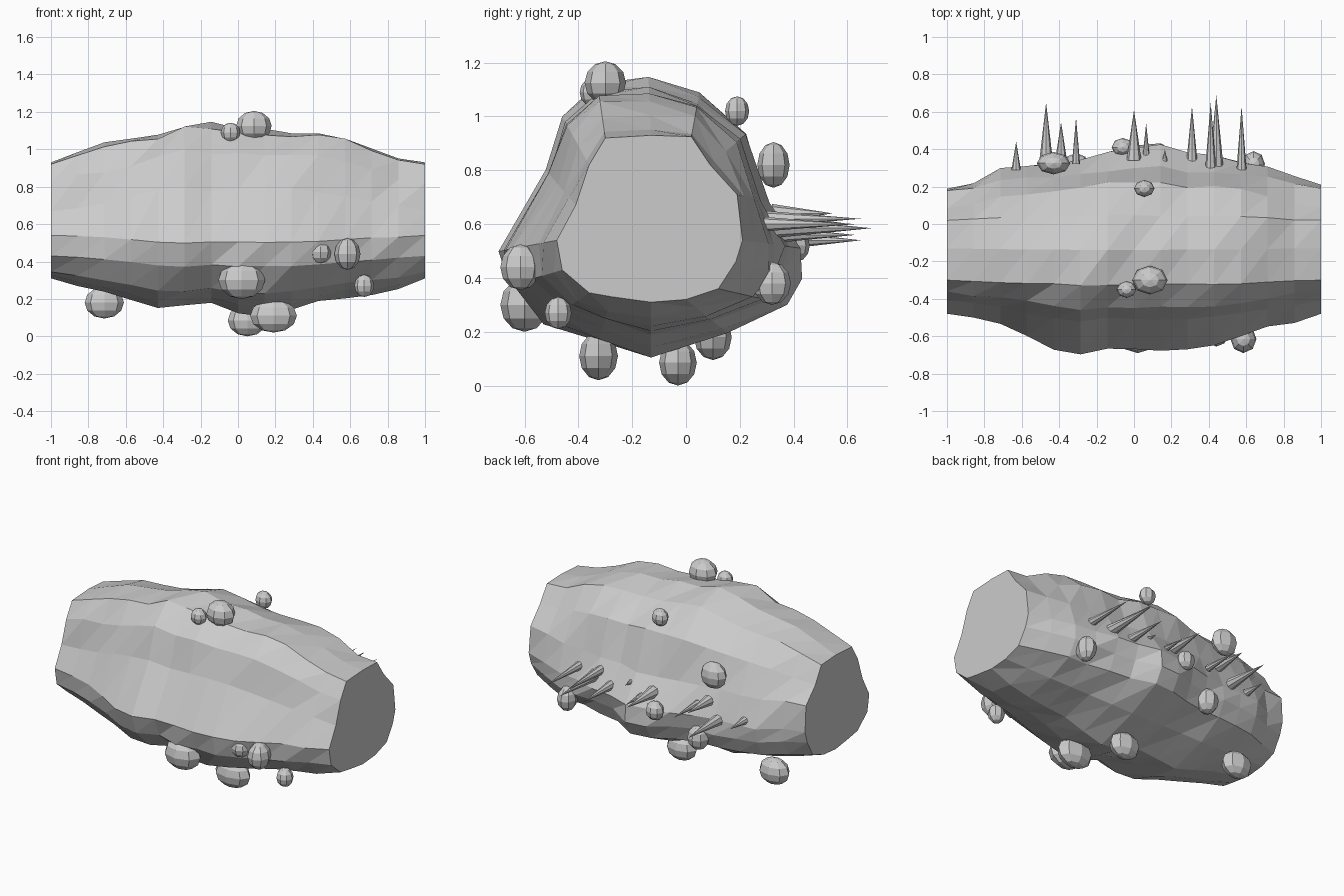
import bpy, bmesh, math, random
from mathutils import Vector, Matrix

random.seed(4)
stone = bpy.data.materials.new("stone grey")
stone.diffuse_color = (0.6, 0.6, 0.6, 1)


def add_object(name, bm):
    bmesh.ops.recalc_face_normals(bm, faces=bm.faces)
    mesh = bpy.data.meshes.new(name)
    bm.to_mesh(mesh)
    bm.free()
    mesh.materials.append(stone)
    obj = bpy.data.objects.new(name, mesh)
    bpy.context.collection.objects.link(obj)


# Cross-section (y, z) at the flat ends and at the widest middle
END = [(-.30, .92), (-.13, .93), (.02, .925), (.09, .82), (.19, .71), (.21, .54),
       (.185, .46), (.12, .36), (0, .32), (-.13, .31), (-.275, .33), (-.36, .345),
       (-.46, .43), (-.48, .54), (-.41, .67), (-.36, .82)]
MID = [(-.33, 1.13), (-.14, 1.155), (.05, 1.09), (.24, .95), (.31, .68), (.43, .51),
       (.42, .40), (.38, .30), (.16, .19), (-.13, .10), (-.33, .15), (-.54, .22),
       (-.66, .37), (-.69, .50), (-.52, .80), (-.46, 1.0)]
# How far each section swells from END to MID, on four sides
TOP = [0, .3, .45, .53, .65, .9, 1, .85, .75, .73, .75, .62, .4, .1, 0]
BOTTOM = [0, .24, .4, .57, .8, .7, .67, .95, 1, .8, .57, .5, .43, .3, 0]
FRONT = [0, .15, .3, .6, .9, 1, .85, .95, .9, .9, .8, .57, .35, .2, 0]
BACK = [-.1, .05, .4, .45, .5, .6, .75, .95, 1, .75, .68, .6, .5, .22, 0]

# Rocky log body
bm = bmesh.new()
rings = []
for i in range(15):
    ring = []
    for (y0, z0), (y1, z1) in zip(END, MID):
        d = Vector((y0 + .135, z0 - .61)).normalized()
        ty = BACK[i] if d.x > 0 else FRONT[i]
        tz = TOP[i] if d.y > 0 else BOTTOM[i]
        t = ty * d.x ** 2 + tz * d.y ** 2
        if 0 < i < 14:
            t += random.uniform(-.07, .05)
        ring.append(bm.verts.new((-1 + i / 7, y0 + (y1 - y0) * t, z0 + (z1 - z0) * t)))
    rings.append(ring)
for a, b in zip(rings, rings[1:]):
    for j in range(16):
        k = (j + 1) % 16
        bm.faces.new((a[j], a[k], b[k]))
        bm.faces.new((a[j], b[k], b[j]))
bm.faces.new(rings[0])
bm.faces.new(rings[-1])
add_object("log_body", bm)

# Faceted knobs: centre, then radii
KNOBS = [((.085, -.30, 1.125), (.095, .077, .08)), ((-.04, -.35, 1.09), (.052, .045, .052)),
         ((.055, .19, 1.02), (.055, .045, .055)), ((.02, -.60, .30), (.125, .09, .1)),
         ((.19, -.325, .11), (.125, .072, .09)), ((.05, -.03, .085), (.105, .07, .085)),
         ((-.715, .10, .18), (.105, .07, .085)), ((.585, -.615, .44), (.07, .075, .085)),
         ((.44, -.60, .45), (.06, .055, .06)), ((.675, -.475, .27), (.053, .05, .06)),
         ((-.43, .325, .82), (.09, .06, .085)), ((.64, .32, .38), (.06, .07, .08)),
         ((-.06, .41, .52), (.06, .05, .06)), ((-.31, .31, .375), (.07, .07, .08))]
for n, (c, r) in enumerate(KNOBS):
    bm = bmesh.new()
    bmesh.ops.create_uvsphere(bm, u_segments=8, v_segments=6, radius=1,
                              matrix=Matrix.Translation(c) @ Matrix.Diagonal((*r, 1)))
    add_object(f"knob_{n + 1}", bm)

# Spikes along the back: x, z, base y, tip y, radius
SPIKES = [(-.63, .56, .29, .44, .025), (-.47, .54, .34, .65, .036), (-.39, .64, .32, .545, .035),
          (-.31, .60, .32, .57, .022), (0, .60, .34, .61, .04), (.065, .57, .35, .54, .02),
          (.165, .62, .33, .40, .016), (.31, .56, .33, .63, .03), (.41, .62, .29, .65, .03),
          (.44, .585, .29, .69, .04), (.575, .60, .29, .63, .027)]
for n, (x, z, y0, y1, r) in enumerate(SPIKES):
    bm = bmesh.new()
    bmesh.ops.create_cone(bm, cap_ends=True, segments=8, radius1=r, radius2=0, depth=y1 - y0,
                          matrix=Matrix.Translation((x, (y0 + y1) / 2, z))
                          @ Matrix.Rotation(-math.pi / 2, 4, 'X'))
    add_object(f"spike_{n + 1}", bm)
